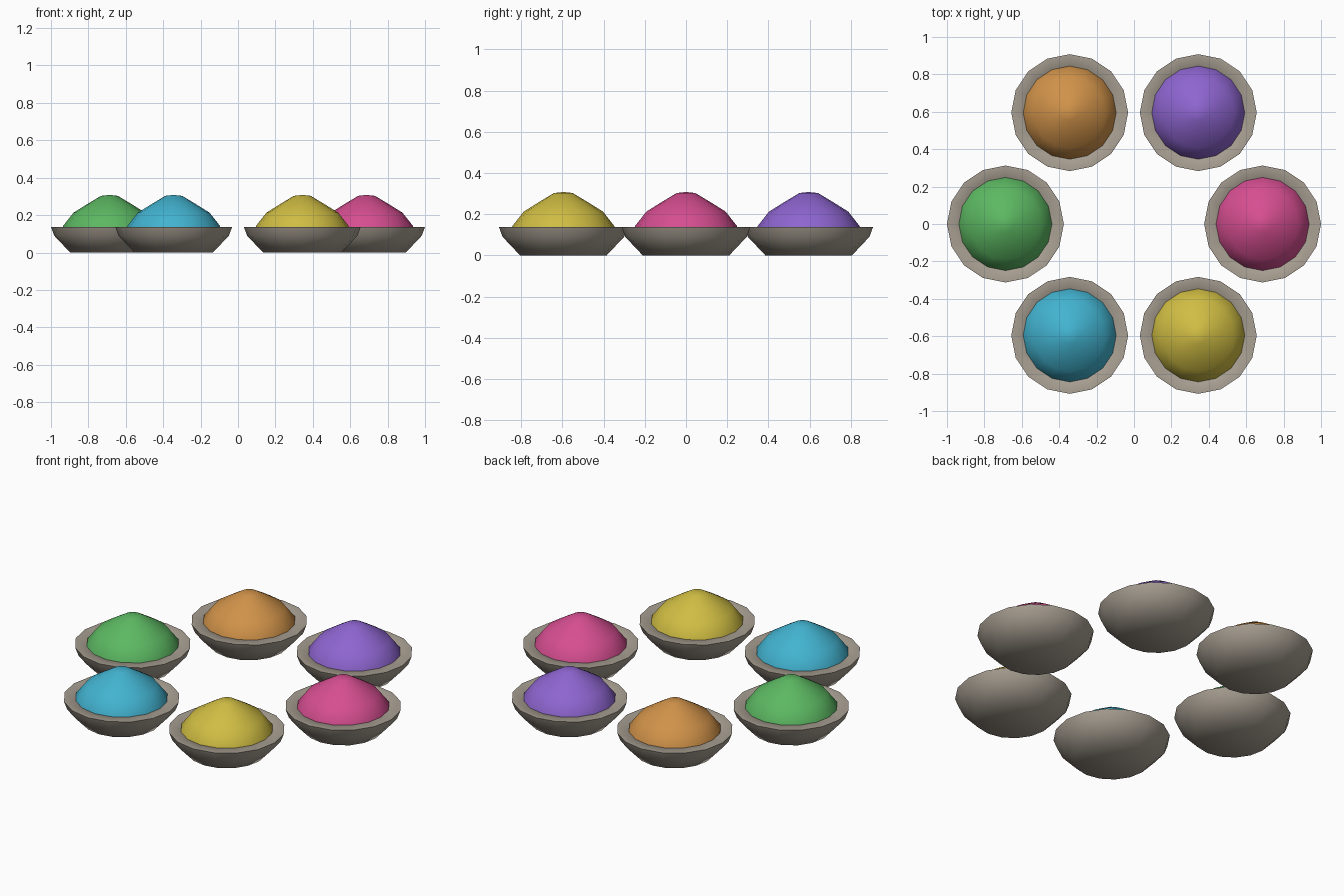
import bpy, bmesh, math

if "Cube" in bpy.data.objects:
    bpy.data.objects.remove(bpy.data.objects["Cube"])

SIDES = 16
RING = 0.6875   # distance of each bowl from the centre


def linear(c):
    c /= 255
    return c / 12.92 if c <= 0.04045 else ((c + 0.055) / 1.055) ** 2.4


def material(name, rgb):
    m = bpy.data.materials.new(name)
    m.diffuse_color = (*[linear(c) for c in rgb], 1)
    m.use_nodes = True
    m.node_tree.nodes["Principled BSDF"].inputs["Base Color"].default_value = m.diffuse_color
    return m


def lathe(name, profile, mat, loc, angle):
    """Spin a (radius, height) profile; radius 0 makes a pole."""
    bm = bmesh.new()
    rings = []
    for r, z in profile:
        if r == 0:
            rings.append([bm.verts.new((0, 0, z))] * SIDES)
        else:
            rings.append([bm.verts.new((r * math.cos(2 * math.pi * i / SIDES),
                                        r * math.sin(2 * math.pi * i / SIDES), z))
                          for i in range(SIDES)])
    for a, b in zip(rings, rings[1:]):
        for i in range(SIDES):
            j = (i + 1) % SIDES
            bm.faces.new(list(dict.fromkeys((a[i], a[j], b[j], b[i]))))
    me = bpy.data.meshes.new(name)
    bm.to_mesh(me)
    bm.free()
    me.materials.append(mat)
    ob = bpy.data.objects.new(name, me)
    ob.location = loc
    bpy.context.collection.objects.link(ob)
    bpy.ops.object.select_all(action='DESELECT')
    ob.select_set(True)
    bpy.context.view_layer.objects.active = ob
    bpy.ops.object.shade_smooth_by_angle(angle=math.radians(angle))


# Bowl: flat foot, flared wall, flat rim, shallow floor under the powder
BOWL = [(0, 0), (0.21, 0), (0.295, 0.09), (0.3125, 0.137), (0.24, 0.137),
        (0.22, 0.11), (0, 0.11)]
# Heap of powder, from rim to peak
HEAP = [(0.25, 0.128), (0.248, 0.142), (0.192, 0.213), (0.12, 0.258),
        (0.045, 0.303), (0, 0.308)]

clay = material("clay_grey", (168, 159, 146))
POWDERS = [("pink", (214, 78, 145)), ("purple", (142, 101, 208)),
           ("orange", (208, 146, 73)), ("green", (92, 184, 98)),
           ("cyan", (66, 179, 208)), ("yellow", (208, 189, 67))]

for k, (colour, rgb) in enumerate(POWDERS):
    a = math.radians(60 * k)
    loc = (RING * math.cos(a), RING * math.sin(a), 0)
    lathe(f"bowl_{colour}", BOWL, clay, loc, 60)
    lathe(f"powder_{colour}", HEAP, material(f"{colour}_powder", rgb), loc, 80)
